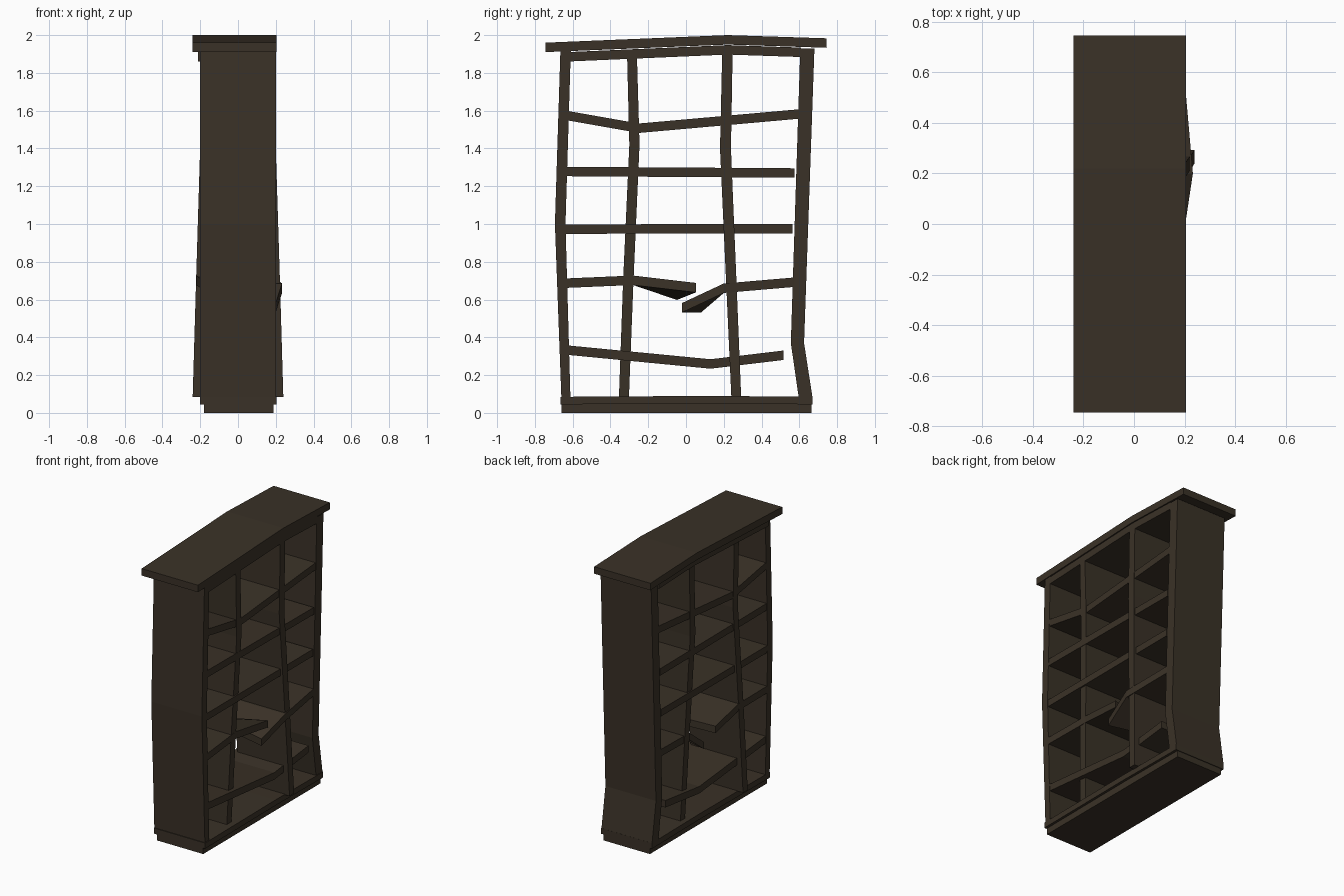
import bpy

if "Cube" in bpy.data.objects:
    bpy.data.objects.remove(bpy.data.objects["Cube"])

wood = bpy.data.materials.new("dark_brown_wood")
wood.diffuse_color = (0.042, 0.031, 0.020, 1)
wood.use_nodes = True
wood.node_tree.nodes["Principled BSDF"].inputs["Base Color"].default_value = wood.diffuse_color


def loft(name, rings):
    """Closed four-sided beam through a list of four-corner rings."""
    verts = [c for r in rings for c in r]
    n = len(rings)
    faces = [(3, 2, 1, 0), tuple(4 * (n - 1) + i for i in range(4))]
    for k in range(n - 1):
        for i in range(4):
            j = (i + 1) % 4
            faces.append((4 * k + i, 4 * k + j, 4 * k + 4 + j, 4 * k + 4 + i))
    me = bpy.data.meshes.new(name)
    me.from_pydata(verts, [], faces)
    me.materials.append(wood)
    me.update()
    ob = bpy.data.objects.new(name, me)
    bpy.context.collection.objects.link(ob)
    return ob


def board(name, stations, x0=-0.2, x1=0.2, t=0.05):
    """Bent horizontal board: (y, top z, x shift, far-edge dy, far-edge dz)."""
    rings = []
    for s in stations:
        y, z, dx, dy, dz = tuple(s) + (0,) * (5 - len(s))
        rings.append([(x0 + dx, y + dy, z + dz - t), (x0 + dx, y + dy, z + dz),
                      (x1 + dx, y, z), (x1 + dx, y, z - t)])
    return loft(name, rings)


def upright(name, stations, x0=-0.2, x1=0.2):
    """Bent upright: (z, y low, y high, x shift)."""
    return loft(name, [[(x0 + d, a, z), (x1 + d, a, z), (x1 + d, b, z), (x0 + d, b, z)]
                       for z, a, b, d in stations])


# Base
board("plinth", [(-0.66, 0.055), (0.665, 0.055)], -0.18, 0.187, 0.055)
board("base_board", [(-0.665, 0.085), (0.13, 0.09), (0.67, 0.085)], -0.2, 0.205, 0.04)

# Sagging crown
board("top_board", [(-0.745, 1.96), (0.22, 2.0), (0.745, 1.983)], -0.24, 0.205)
board("top_rail", [(-0.63, 1.91), (0.22, 1.947), (0.61, 1.934)], -0.212, 0.2)

# Warped side panels
upright("front_side_panel", [(0.085, -0.66, -0.612, 0), (1.0, -0.694, -0.638, 0),
                             (1.915, -0.665, -0.61, 0)])
upright("back_side_panel", [(0.08, 0.597, 0.67, 0), (0.37, 0.555, 0.625, 0),
                            (1.93, 0.605, 0.68, 0)])

# Dividers that kick out at the foot
upright("front_divider", [(0.085, -0.355, -0.302, -0.04), (0.7, -0.333, -0.278, -0.022),
                          (1.42, -0.3, -0.246, 0), (1.9, -0.312, -0.26, 0)])
upright("back_divider", [(0.085, 0.24, 0.292, 0.04), (0.7, 0.212, 0.267, 0.022),
                         (1.4, 0.18, 0.238, 0), (1.92, 0.192, 0.247, 0)])

# Whole shelves
shelves = {
    "shelf_top": [(-0.635, 1.6), (-0.25, 1.532), (0.595, 1.607)],
    "shelf_upper": [(-0.635, 1.303), (0.575, 1.295)],
    "shelf_middle": [(-0.65, 0.998), (0.565, 1.0)],
    "shelf_bottom": [(-0.635, 0.358), (0.13, 0.284), (0.515, 0.33)],
}
for name, pts in shelves.items():
    board(name, pts, -0.197, 0.197)

# Snapped shelf, two twisted halves
board("broken_shelf_front", [(-0.63, 0.712), (-0.28, 0.727, -0.022),
                             (0.052, 0.688, 0, -0.1, -0.04)])
board("broken_shelf_back", [(-0.02, 0.582, 0, 0.1, 0), (0.2, 0.685, 0.033),
                            (0.575, 0.717)])
